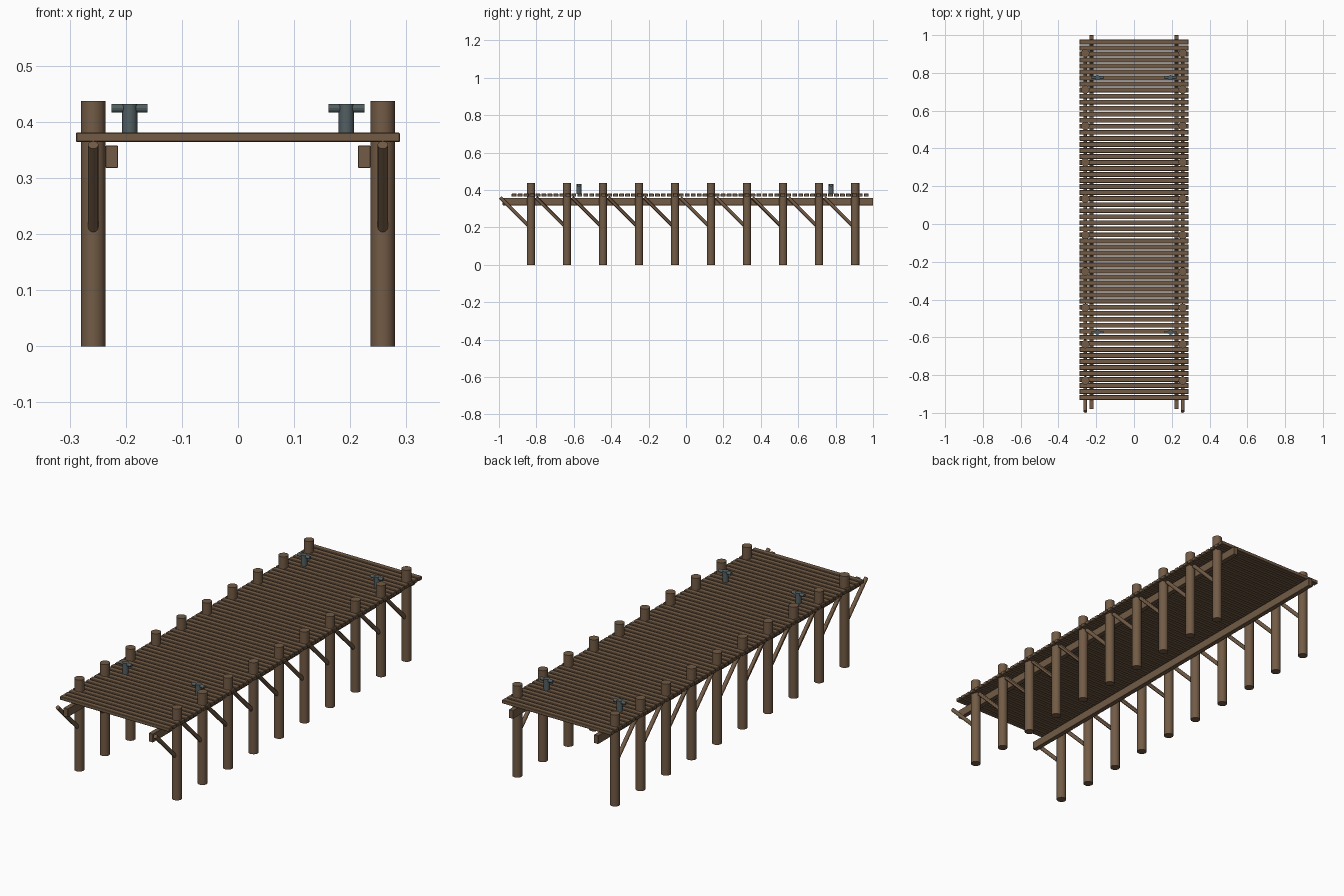
import bpy
from mathutils import Vector

cube = bpy.data.objects.get("Cube")
if cube:
    bpy.data.objects.remove(cube, do_unlink=True)


def material(name, rgb):
    m = bpy.data.materials.new(name)
    m.use_nodes = True
    m.diffuse_color = (*rgb, 1)
    m.node_tree.nodes["Principled BSDF"].inputs["Base Color"].default_value = (*rgb, 1)
    return m


WOOD = material("brown wood", (0.17, 0.105, 0.06))
IRON = material("grey iron", (0.085, 0.115, 0.125))


def finish(obj, name, mat):
    obj.name = name
    obj.data.materials.append(mat)
    return obj


def rod(name, start, end, radius, mat, sides=20):
    """Smooth capped cylinder between two points."""
    a, b = Vector(start), Vector(end)
    bpy.ops.mesh.primitive_cylinder_add(vertices=sides, radius=radius,
                                        depth=(b - a).length, location=(a + b) / 2)
    obj = bpy.context.object
    obj.rotation_euler = (b - a).to_track_quat("Z", "Y").to_euler()
    bpy.ops.object.shade_smooth_by_angle()
    return finish(obj, name, mat)


def box(name, center, size, mat, bevel):
    bpy.ops.mesh.primitive_cube_add(size=1, location=center)
    obj = bpy.context.object
    obj.scale = size
    bpy.ops.object.transform_apply(location=False, rotation=False, scale=True)
    mod = obj.modifiers.new("soft edges", "BEVEL")
    mod.width = bevel
    mod.segments = 1
    return finish(obj, name, mat)


# Deck of cross planks
COUNT, FIRST, LAST = 60, -0.935, 0.98
pitch = (LAST - FIRST) / COUNT
for i in range(COUNT):
    y = FIRST + pitch * (i + 0.5)
    box("plank", (0, y, 0.3725), (0.578, pitch * 0.8, 0.017), WOOD, 0.002)

for side, label in ((1, "left"), (-1, "right")):
    # Long beam under the deck
    box(label + "_beam", (side * 0.225, 0.01, 0.338), (0.022, 1.98, 0.04), WOOD, 0.001)

    # Posts with a diagonal brace each
    for i in range(10):
        y = -0.829 + i * 0.1926
        x = side * 0.258
        rod(label + "_post", (x, y, 0), (x, y, 0.437), 0.022, WOOD)
        rod(label + "_brace", (x, y - 0.164, 0.359), (x, y - 0.014, 0.209), 0.0095, WOOD, 12)

    # Mooring cleats
    for y in (-0.573, 0.775):
        x = side * 0.193
        rod(label + "_cleat_stem", (x, y, 0.378), (x, y, 0.432), 0.0135, IRON)
        rod(label + "_cleat_bar", (x - 0.032, y, 0.4245), (x + 0.032, y, 0.4245), 0.0078, IRON, 12)
